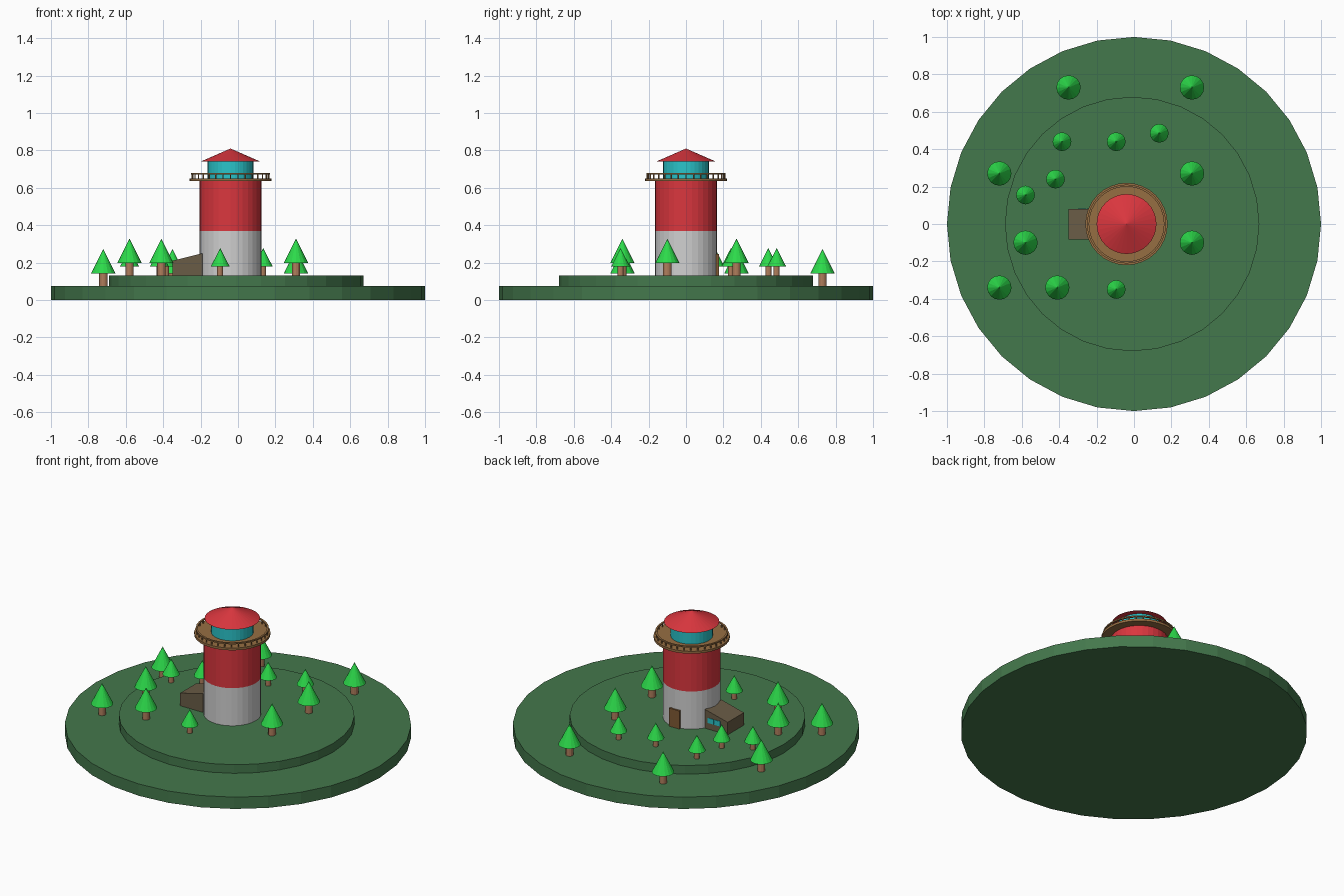
import bpy, bmesh, math
from mathutils import Matrix

if "Cube" in bpy.data.objects:
    bpy.data.objects.remove(bpy.data.objects["Cube"])


def material(name, r, g, b):
    m = bpy.data.materials.new(name)
    lin = [((c / 255 + 0.055) / 1.055) ** 2.4 for c in (r, g, b)]
    m.diffuse_color = (*lin, 1)
    m.use_nodes = True
    m.node_tree.nodes["Principled BSDF"].inputs["Base Color"].default_value = m.diffuse_color
    return m


GRASS = material("grass green", 68, 120, 76)
WHITE = material("tower white", 208, 208, 208)
RED = material("tower red", 218, 54, 62)
GLASS = material("cyan glass", 42, 196, 202)
WOOD = material("gallery wood", 150, 110, 66)
DOOR = material("door brown", 128, 90, 52)
SHED = material("shed brown", 106, 92, 70)
LEAF = material("leaf green", 44, 218, 74)
BARK = material("bark brown", 176, 126, 92)


def finish(name, bm, mat):
    bmesh.ops.recalc_face_normals(bm, faces=bm.faces)
    mesh = bpy.data.meshes.new(name)
    bm.to_mesh(mesh)
    bm.free()
    mesh.materials.append(mat)
    ob = bpy.data.objects.new(name, mesh)
    bpy.context.collection.objects.link(ob)
    return ob


def add_cone(bm, x, y, z0, z1, r0, r1, sides):
    bmesh.ops.create_cone(bm, cap_ends=True, segments=sides, radius1=r0, radius2=r1,
                          depth=z1 - z0,
                          matrix=Matrix.Translation((x, y, (z0 + z1) / 2)))


def cone(name, mat, x, y, z0, z1, r0, r1, sides=32):
    bm = bmesh.new()
    add_cone(bm, x, y, z0, z1, r0, r1, sides)
    return finish(name, bm, mat)


def box(name, mat, x0, x1, y0, y1, z0, z1, z1_right=None):
    """Box whose top may slope up to z1_right on the +x side."""
    bm = bmesh.new()
    bmesh.ops.create_cube(bm, size=1)
    for v in bm.verts:
        right, top = v.co.x > 0, v.co.z > 0
        z = (z1_right if right and z1_right else z1) if top else z0
        v.co = (x1 if right else x0, y1 if v.co.y > 0 else y0, z)
    return finish(name, bm, mat)


def ring(name, mat, x, y, z0, z1, r_in, r_out, sides=32):
    bm = bmesh.new()
    profile = [(r_in, z0), (r_out, z0), (r_out, z1), (r_in, z1)]
    loops = [[bm.verts.new((x + r * math.cos(2 * math.pi * i / sides),
                            y + r * math.sin(2 * math.pi * i / sides), z))
              for r, z in profile] for i in range(sides)]
    for i in range(sides):
        a, b = loops[i], loops[(i + 1) % sides]
        for k in range(4):
            n = (k + 1) % 4
            bm.faces.new((a[k], b[k], b[n], a[n]))
    return finish(name, bm, mat)


# Island: two stacked discs
LOW, HIGH = 0.075, 0.13
cone("island_base", GRASS, 0, 0, 0, LOW, 1, 1)
cone("island_mound", GRASS, -0.01, 0, LOW, HIGH, 0.68, 0.68)

# Tower, lantern room and roof
TX = -0.04
cone("tower_lower", WHITE, TX, 0, HIGH, 0.37, 0.166, 0.166)
cone("tower_upper", RED, TX, 0, 0.37, 0.638, 0.166, 0.166)
cone("lantern_room", GLASS, TX, 0, 0.65, 0.742, 0.122, 0.122)
cone("roof", RED, TX, 0, 0.74, 0.81, 0.16, 0)

# Gallery with railing
cone("gallery_floor", WOOD, TX, 0, 0.636, 0.651, 0.22, 0.22)
ring("gallery_rail", WOOD, TX, 0, 0.67, 0.678, 0.2, 0.211)
posts = bmesh.new()
for i in range(32):
    a = 2 * math.pi * i / 32
    add_cone(posts, TX + 0.206 * math.cos(a), 0.206 * math.sin(a),
             0.65, 0.672, 0.004, 0.004, 6)
finish("gallery_posts", posts, WOOD)

# Door at the back of the tower
box("door", DOOR, TX - 0.036, TX + 0.036, 0.15, 0.176, HIGH, 0.245)

# Lean-to shed with a two-pane window
box("shed", SHED, -0.35, -0.19, -0.083, 0.08, HIGH, 0.21, 0.25)
for i, x in enumerate((-0.278, -0.231)):
    box(f"shed_window_{i}", GLASS, x - 0.021, x + 0.021, 0.078, 0.083, 0.17, 0.202)

# Trees: (x, y); those outside the mound stand on the lower disc
BIG = [(-.35, .73), (.31, .73), (.31, .27), (.31, -.10),
       (-.72, .27), (-.58, -.10), (-.72, -.34), (-.41, -.34)]
SMALL = [(-.385, .44), (-.095, .44), (.135, .485), (-.42, .24), (-.58, .155), (-.095, -.35)]


def tree(name, x, y, trunk_h, height, trunk_r, leaf_r):
    z = HIGH if math.hypot(x + 0.01, y) < 0.68 else LOW
    cone(name + "_trunk", BARK, x, y, z, z + trunk_h, trunk_r, trunk_r, 12)
    cone(name + "_crown", LEAF, x, y, z + trunk_h, z + height, leaf_r, 0, 16)


for i, (x, y) in enumerate(BIG):
    tree(f"large_tree_{i}", x, y, 0.068, 0.198, 0.022, 0.065)
for i, (x, y) in enumerate(SMALL):
    tree(f"small_tree_{i}", x, y, 0.05, 0.148, 0.016, 0.05)
